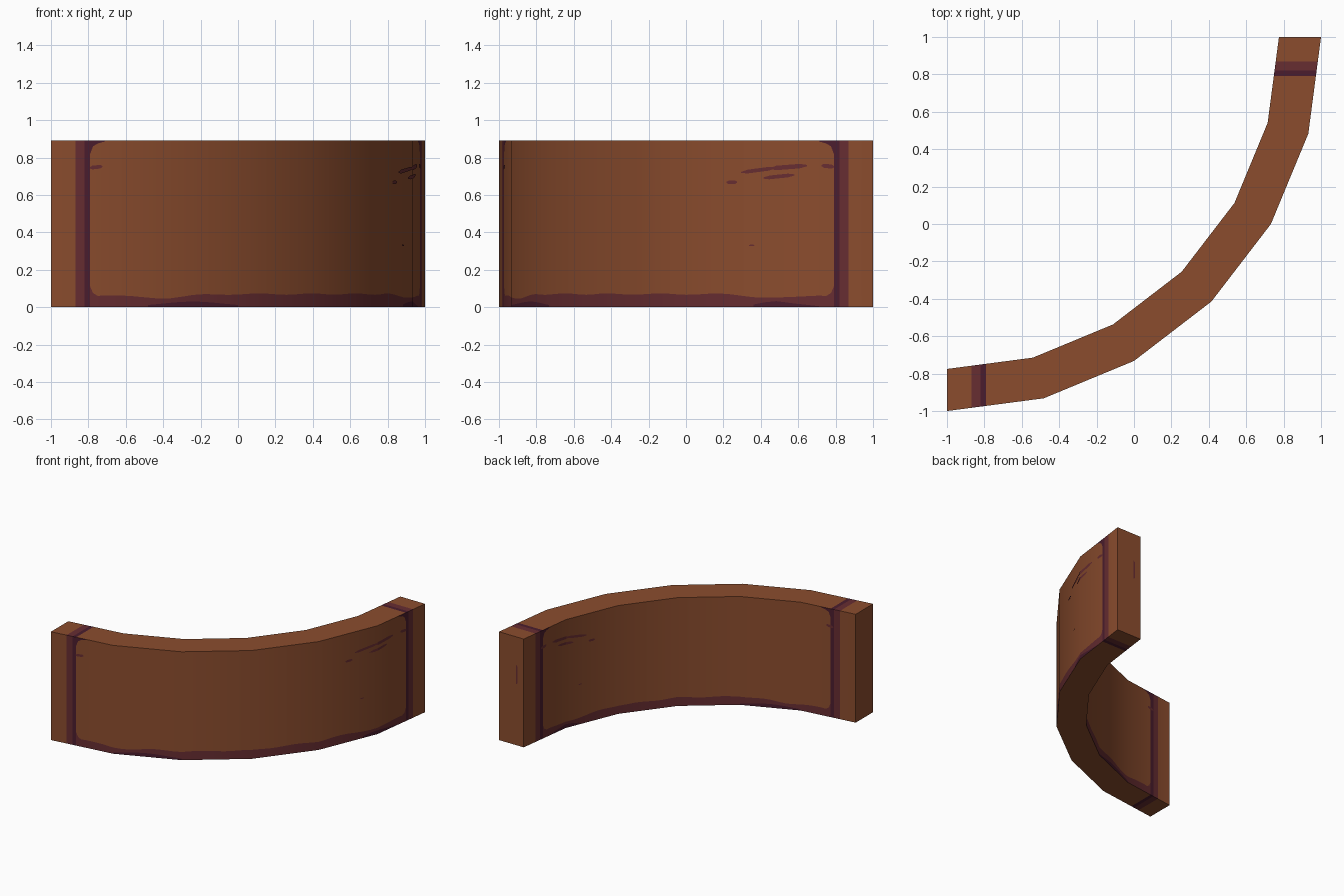
import bpy, bmesh, math
from mathutils import Vector

if "Cube" in bpy.data.objects:
    bpy.data.objects.remove(bpy.data.objects["Cube"])

R_OUT, R_IN, H, N = 2.0, 1.775, 0.89, 6
STEP = math.sin(math.radians(15))


def material(name, rgb):
    m = bpy.data.materials.new(name)
    m.diffuse_color = (*rgb, 1)
    m.use_nodes = True
    m.node_tree.nodes["Principled BSDF"].inputs["Base Color"].default_value = m.diffuse_color
    return m


MATS = [material("rust brown", (0.258, 0.073, 0.027)),
        material("plum", (0.135, 0.026, 0.031)),
        material("dark plum", (0.070, 0.012, 0.027))]
BROWN, PLUM, DARK = 0, 1, 2


def arc(r, s):
    """Point on the six-sided quarter arc; s runs 0..6 along it."""
    i = min(int(s), N - 1)
    p = [Vector((-1 + r * math.sin(math.radians(15 * k)),
                 1 - r * math.cos(math.radians(15 * k)))) for k in (i, i + 1)]
    return p[0].lerp(p[1], s - i)


def bump(s, c, w):
    return math.exp(-((s - c) / w) ** 2)


# Columns along the arc: stripes at set distances from each end, then even steps
EDGE = [0, 0.13, 0.18, 0.21, 0.225, 0.25, 0.29]
LOW = {0.21: 0.11, 0.225: 0.075, 0.25: 0.06}      # rounded panel corners, bottom
TOP = {0.21: 0.82, 0.225: 0.86, 0.25: 0.875}      # and top
mid = [0.8] + [k / 8 for k in range(8, 41)] + [5.2]
cols = [(d, None, 0) for d in EDGE] + [(None, s, 0) for s in mid] \
     + [(d, None, 1) for d in reversed(EDGE)]


def column_s(col, r):
    d, s, far = col
    if d is None:
        return s
    s = d / (r * STEP)
    return N - s if far else s


def rows(col):
    """Heights of the cuts in a column: dark patch, stain edge, top corner."""
    d, s = col[0], column_s(col, R_OUT)
    band = 0.07 - 0.022 * bump(s, 1.1, 0.4) - 0.022 * bump(s, 5, 0.35) + 0.004 * math.sin(9 * s)
    patch = 0.004 + 0.026 * bump(s, 1.5, 0.45) + 0.028 * bump(s, 5, 0.25)
    return [0, patch, LOW.get(d, band), TOP.get(d, 0.886), H]


def wall_colour(i, row):
    k = min(i, len(cols) - 2 - i)      # distance in columns from nearest end
    if k < 3:
        return (BROWN, PLUM, DARK)[k]
    if row == 0:
        s = column_s(cols[i], R_OUT)
        return DARK if 0.95 < s < 2 or 4.7 < s < 5.3 else PLUM
    if row == 1:
        return PLUM
    return DARK if row == 3 and k < 6 else BROWN


# Curved wall
bm = bmesh.new()
grid = {}
for side, r in enumerate((R_OUT, R_IN)):
    for i, c in enumerate(cols):
        p = arc(r, column_s(c, r))
        for j, z in enumerate(rows(c)):
            grid[side, i, j] = bm.verts.new((p.x, p.y, z))


def face(keys, mat):
    f = bm.faces.new([grid[k] for k in keys])
    f.material_index = mat
    f.smooth = True
    return f


last = len(cols) - 1
for i in range(last):
    for j in range(4):
        m = wall_colour(i, j)
        face([(0, i, j), (0, i + 1, j), (0, i + 1, j + 1), (0, i, j + 1)], m)
        face([(1, i, j), (1, i, j + 1), (1, i + 1, j + 1), (1, i + 1, j)], m)
    k = min(i, last - 1 - i)
    m = (BROWN, PLUM, DARK)[k] if k < 3 else BROWN
    face([(0, i, 4), (0, i + 1, 4), (1, i + 1, 4), (1, i, 4)], m)
    face([(0, i, 0), (1, i, 0), (1, i + 1, 0), (0, i + 1, 0)], m)
for i in (0, last):
    for j in range(4):
        q = [(0, i, j), (0, i, j + 1), (1, i, j + 1), (1, i, j)]
        face(q if i == 0 else q[::-1], BROWN)
bmesh.ops.recalc_face_normals(bm, faces=bm.faces)


def make_object(name, bm):
    me = bpy.data.meshes.new(name)
    bm.to_mesh(me)
    bm.free()
    for m in MATS:
        me.materials.append(m)
    ob = bpy.data.objects.new(name, me)
    bpy.context.collection.objects.link(ob)
    return me


wall = make_object("curved_wall", bm)

# Round shading on the two curved sides, flat on top, bottom and ends
normals = [None] * len(wall.loops)
for p in wall.polygons:
    for li in p.loop_indices:
        v = wall.vertices[wall.loops[li].vertex_index].co
        radial = Vector((v.x + 1, v.y - 1, 0)).normalized()
        d = radial.dot(p.normal)
        normals[li] = radial * (1 if d > 0 else -1) if abs(d) > 0.8 else p.normal.copy()
wall.normals_split_custom_set(normals)

# Thin scratch marks on both curved sides: start, end, heights there, thickness
SCRATCHES = [(4.45, 4.57, 0.667, 0.668, 0.018), (4.61, 5.0, 0.72, 0.745, 0.02),
             (4.95, 5.32, 0.742, 0.757, 0.024), (4.86, 5.19, 0.69, 0.707, 0.02),
             (4.70, 4.76, 0.33, 0.33, 0.008), (5.47, 5.6, 0.757, 0.75, 0.022),
             (0.4, 0.53, 0.745, 0.752, 0.02)]
bm = bmesh.new()
for r, flip in ((R_OUT + 0.004, False), (R_IN - 0.004, True)):
    for a, b, za, zb, t in SCRATCHES:
        ss = sorted({a, b, a + (b - a) * 0.2, a + (b - a) * 0.8}
                    | {k for k in range(1, N) if a < k < b})
        pairs = []
        for s in ss:
            p, u = arc(r, s), (s - a) / (b - a)
            h = t / 2 * (0.3 if s in (a, b) else 1)
            z = za + (zb - za) * u
            pairs.append([bm.verts.new((p.x, p.y, z + e)) for e in (-h, h)])
        for q0, q1 in zip(pairs, pairs[1:]):
            f = [q0[0], q1[0], q1[1], q0[1]]
            bm.faces.new(f[::-1] if flip else f).material_index = PLUM
# Upright scratch on the far end
bm.faces.new([bm.verts.new((x, 1.001, z)) for x, z in
              ((0.845, 0.5), (0.832, 0.51), (0.832, 0.65), (0.845, 0.66))]).material_index = PLUM
make_object("scratches", bm)
